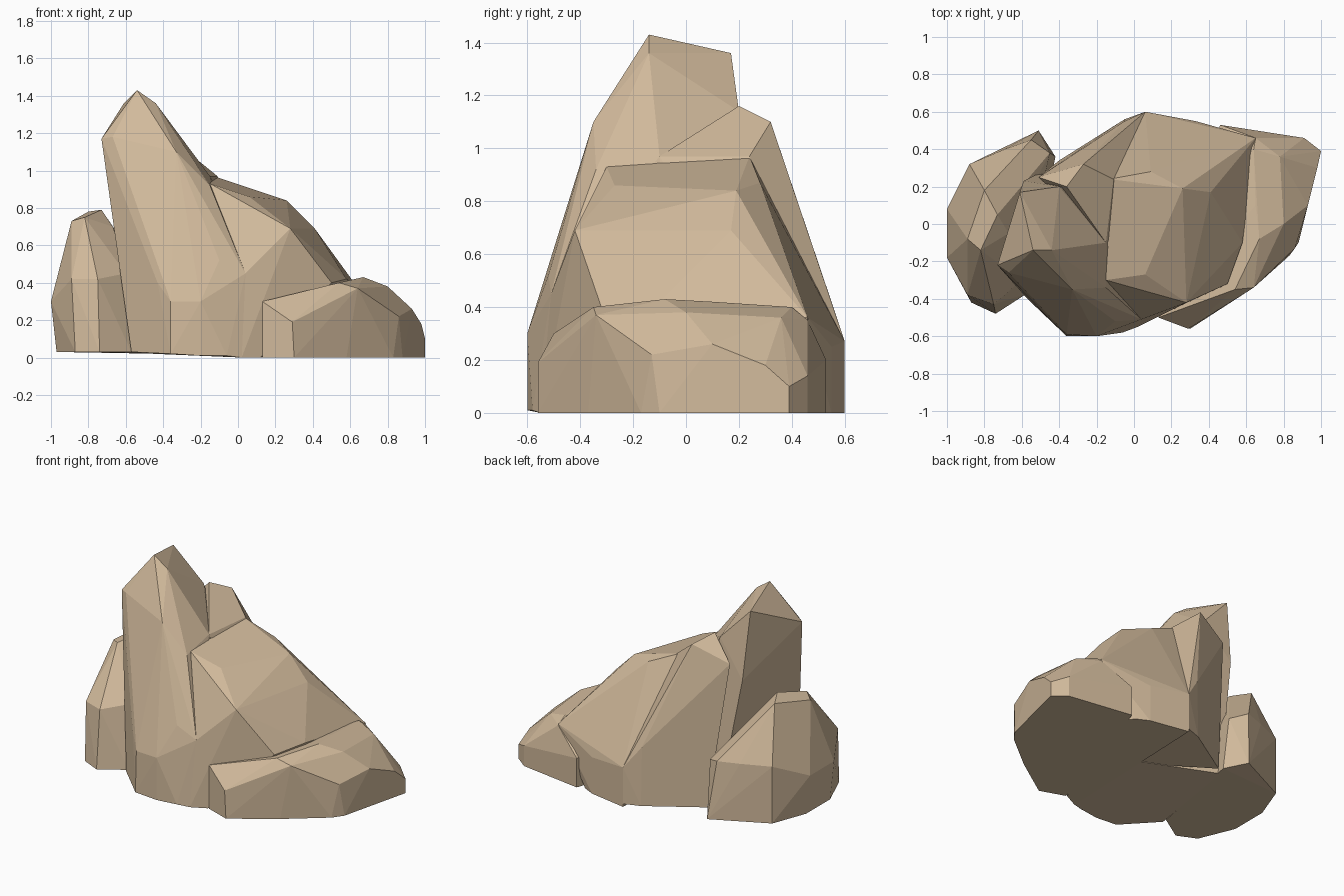
import bpy, bmesh

stone = bpy.data.materials.new("tan_stone")
stone.diffuse_color = (0.64, 0.49, 0.33, 1)


def boulder(name, corners):
    """Faceted rock: the convex hull of a few corner points."""
    bm = bmesh.new()
    for c in corners:
        bm.verts.new(c)
    hull = bmesh.ops.convex_hull(bm, input=bm.verts)
    loose = {v for v in hull["geom_interior"] if isinstance(v, bmesh.types.BMVert)}
    bmesh.ops.delete(bm, geom=list(loose), context='VERTS')
    bmesh.ops.dissolve_limit(bm, angle_limit=0.05, verts=bm.verts, edges=bm.edges)
    bmesh.ops.recalc_face_normals(bm, faces=bm.faces)
    me = bpy.data.meshes.new(name)
    bm.to_mesh(me)
    bm.free()
    me.materials.append(stone)
    ob = bpy.data.objects.new(name, me)
    bpy.context.collection.objects.link(ob)
    return ob


# tall leaning spire
boulder("spire", [
    (-.54, -.14, 1.43), (-.44, -.14, 1.36), (-.61, .17, 1.36), (-.73, -.22, 1.17),
    (-.67, -.26, 1.18), (-.33, -.35, 1.10), (-.15, -.34, .92), (-.15, -.10, .97),
    (-.40, .20, 1.14), (-.10, -.52, .52), (-.64, -.32, .49), (-.43, -.53, .40),
    (-.36, -.59, .30), (-.20, -.60, .30), (-.57, -.40, .03), (-.42, -.54, .03),
    (-.36, -.60, .02), (-.20, -.60, .01), (-.06, -.58, .01), (.02, -.55, .0),
    (.04, -.51, .45), (-.59, .23, .9), (-.45, .30, .02), (.1, .1, .0)])

# shoulder behind the spire
boulder("back_shoulder", [
    (-.27, .32, 1.10), (-.36, .20, 1.16), (-.11, .24, .97), (-.15, -.10, .97),
    (-.51, .25, 1.0), (-.18, .40, .85), (-.05, .55, .42), (.06, .60, .27),
    (.06, .60, .02), (-.05, .56, .02), (-.20, .45, .02), (-.40, .34, .02),
    (-.40, .33, .45), (.2, .3, .3), (.2, .0, .0)])

# sloping middle mass
boulder("middle_slope", [
    (-.15, -.30, .93), (-.13, .24, .97), (.06, -.27, .86), (.09, .28, .87),
    (.26, .19, .84), (.41, .17, .69), (.28, -.42, .69), (.14, -.46, .57),
    (.04, -.51, .45), (.12, -.50, .30), (.02, -.55, .0), (.12, -.50, .0),
    (.65, .46, .36), (.58, -.10, .42), (.50, -.32, .40), (.06, .60, .27),
    (.06, .60, .0), (.33, .55, .25), (.33, .55, .0), (.41, .51, .0), (.6, .3, .0)])

# low boulder on the right
boulder("low_boulder", [
    (.54, -.35, .40), (.67, -.08, .43), (.65, .10, .42), (.64, .40, .40), (.65, .46, .35),
    (.64, -.34, .37), (.80, .0, .38), (.78, .36, .36), (.86, -.13, .22),
    (.93, .10, .26), (.98, .30, .18), (1, .39, .10), (.91, .46, .14),
    (.13, -.50, .30), (.29, -.56, .19), (.13, -.50, 0), (.30, -.56, 0),
    (.58, -.37, 0), (.83, -.17, 0), (.88, -.10, 0), (1, .39, 0), (.91, .46, 0),
    (.46, .53, 0), (.46, .53, .20)])

# separate boulder on the left
boulder("left_boulder", [
    (-.73, .05, .79), (-.80, .18, .78), (-.82, -.14, .75), (-.89, -.08, .73),
    (-.67, -.05, .70), (-.95, -.12, .49), (-.89, -.38, .42), (-.75, -.43, .42),
    (-.60, -.30, .45), (-1, .08, .30), (-1, -.18, .30), (-.88, .32, .42),
    (-.69, .40, .42), (-.55, .45, .42), (-.97, .08, .03), (-.97, -.18, .03),
    (-.87, -.42, .03), (-.74, -.48, .03), (-.57, -.37, .03), (-.88, .32, .03),
    (-.69, .41, .03), (-.51, .50, .03), (-.42, .36, .02), (-.45, .38, .38)])
